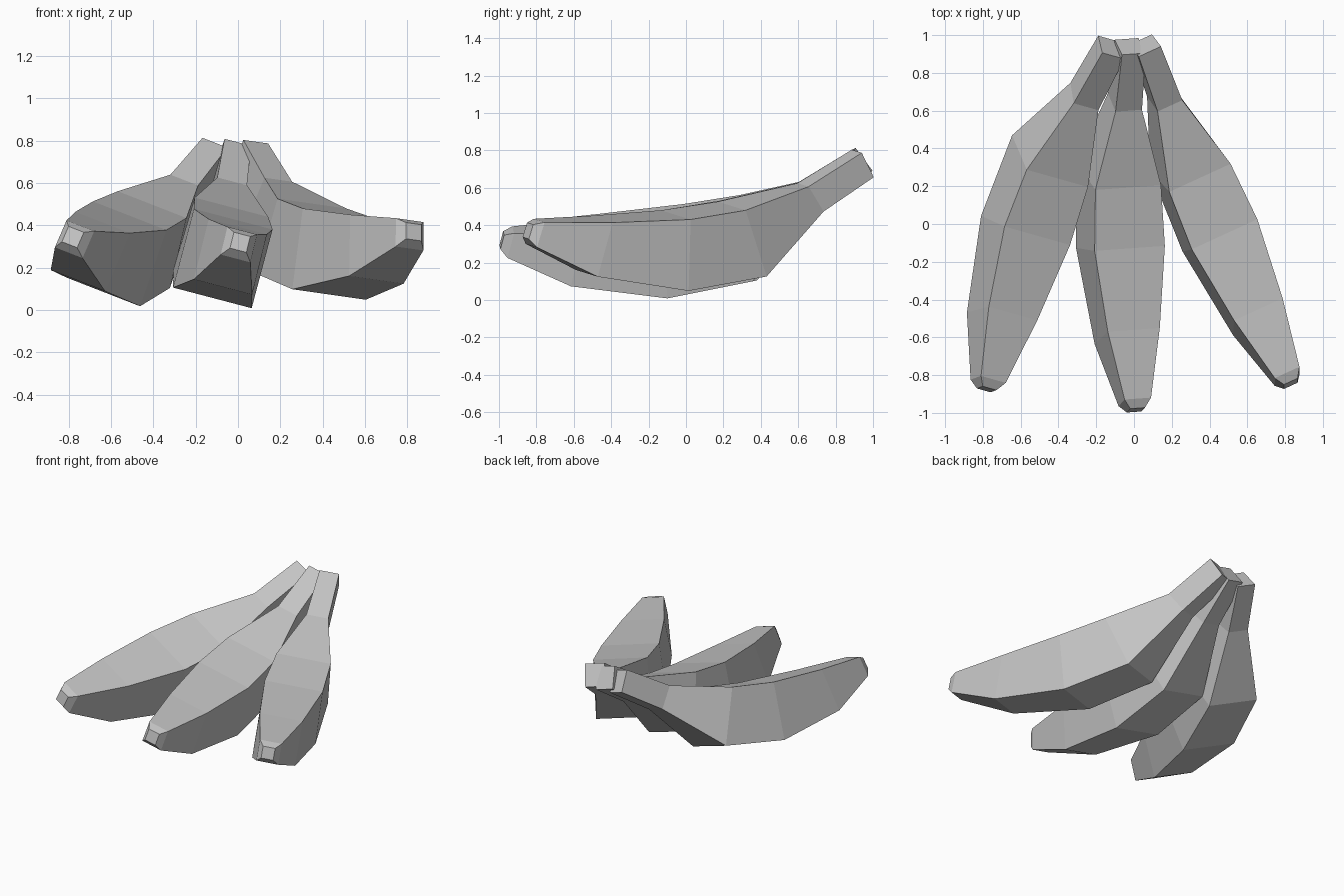
import bpy
import bmesh
from math import radians, sin, cos
from mathutils import Vector

if "Cube" in bpy.data.objects:
    bpy.data.objects.remove(bpy.data.objects["Cube"], do_unlink=True)

# Single flat peel colour
peel = bpy.data.materials.new("peel_grey")
peel.use_nodes = True
GREY = (0.55, 0.55, 0.55, 1.0)
peel.diffuse_color = GREY
bsdf = next(n for n in peel.node_tree.nodes if n.type == 'BSDF_PRINCIPLED')
bsdf.inputs["Base Color"].default_value = GREY

# Square cross-sections from blossom tip to stem end:
# distance along chord, sag below chord, width, height, lean in degrees
SECTIONS = [
    (0.00, 0.00, 0.08, 0.08, 26),
    (0.04, 0.02, 0.145, 0.14, 26),
    (0.37, 0.154, 0.285, 0.30, 24),
    (0.83, 0.264, 0.385, 0.385, 9),
    (1.225, 0.275, 0.36, 0.385, -11.5),
    (1.645, 0.125, 0.145, 0.165, -25),
    (1.968, 0.00, 0.13, 0.153, -20),
]


def banana(name, tip, stem, roll):
    """Four-sided curved fruit from tip to stem, rolled about its chord."""
    tip, stem = Vector(tip), Vector(stem)
    along = (stem - tip).normalized()
    side0 = along.cross(Vector((0, 0, 1))).normalized()
    up0 = side0.cross(along)
    a = radians(roll)
    up = up0 * cos(a) + side0 * sin(a)
    side = side0 * cos(a) - up0 * sin(a)
    stretch = (stem - tip).length / SECTIONS[-1][0]

    bm = bmesh.new()
    rings = []
    for dist, sag, width, height, lean in SECTIONS:
        centre = tip + along * dist * stretch - up * sag
        t = radians(lean)
        rise = (up * cos(t) + along * sin(t)) * height / 2
        half = side * width / 2
        rings.append([bm.verts.new(centre + half * sx + rise * sz)
                      for sx, sz in ((-1, 1), (1, 1), (1, -1), (-1, -1))])
    # Long sides
    for r, s in zip(rings, rings[1:]):
        for i in range(4):
            j = (i + 1) % 4
            bm.faces.new((r[i], r[j], s[j], s[i]))
    # Tip and stem caps
    bm.faces.new(rings[0])
    bm.faces.new(rings[-1])
    bmesh.ops.recalc_face_normals(bm, faces=bm.faces[:])

    mesh = bpy.data.meshes.new(name)
    bm.to_mesh(mesh)
    bm.free()
    mesh.materials.append(peel)
    obj = bpy.data.objects.new(name, mesh)
    bpy.context.collection.objects.link(obj)
    return obj


# Bunch of three, fanned out from the stems
banana("right_banana", (-0.78, -0.875, 0.345), (-0.12, 0.935, 0.73), 21)
banana("middle_banana", (0.01, -0.985, 0.32), (-0.02, 0.94, 0.73), 15)
banana("left_banana", (0.83, -0.845, 0.37), (0.06, 0.945, 0.73), 7.5)
